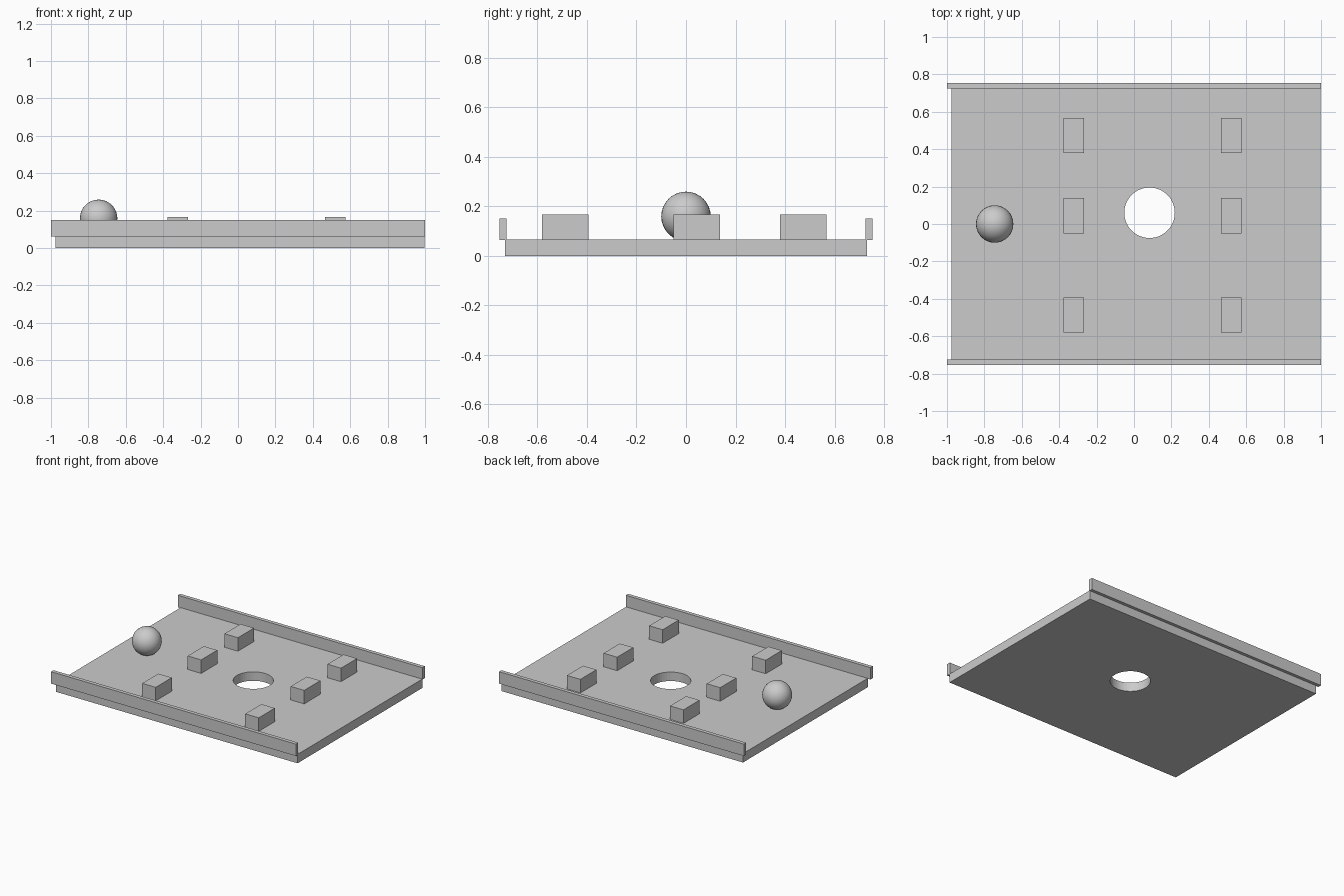
import bpy
import bmesh
from math import radians

if "Cube" in bpy.data.objects:
    bpy.data.objects.remove(bpy.data.objects["Cube"])

grey = bpy.data.materials.new("light_grey")
grey.use_nodes = True
colour = (0.6, 0.6, 0.6, 1)
grey.diffuse_color = colour
grey.node_tree.nodes["Principled BSDF"].inputs["Base Color"].default_value = colour


def box(name, xs, ys, zs):
    """Box spanning the given (low, high) ranges."""
    spans = (xs, ys, zs)
    bm = bmesh.new()
    bmesh.ops.create_cube(bm, size=1)
    for v in bm.verts:
        v.co = [(lo + hi) / 2 + c * (hi - lo) for c, (lo, hi) in zip(v.co, spans)]
    mesh = bpy.data.meshes.new(name)
    bm.to_mesh(mesh)
    bm.free()
    mesh.materials.append(grey)
    obj = bpy.data.objects.new(name, mesh)
    bpy.context.collection.objects.link(obj)
    return obj


# Base slab
TOP = 0.066
base = box("base_board", (-0.977, 0.998), (-0.73, 0.73), (0, TOP))

# Round hole through the slab
bpy.ops.mesh.primitive_cylinder_add(vertices=48, radius=0.135, depth=0.4,
                                    location=(0.083, 0.06, 0))
cutter = bpy.context.object
cutter.name = "hole_cutter"
cutter.data.materials.append(grey)
cut = base.modifiers.new("hole", "BOOLEAN")
cut.object = cutter
cut.solver = "EXACT"
bpy.context.view_layer.objects.active = base
bpy.ops.object.modifier_apply(modifier=cut.name)
bpy.data.objects.remove(cutter)

# Side rails
for side, name in ((-1, "front_rail"), (1, "back_rail")):
    box(name, (-1, 1), sorted((side * 0.725, side * 0.753)), (0.063, 0.151))

# Two rows of obstacle blocks
for row, x in (("right", -0.321), ("left", 0.521)):
    for place, y in (("front", -0.487), ("middle", 0.044), ("back", 0.473)):
        box(f"{row}_{place}_block", (x - 0.055, x + 0.055),
            (y - 0.094, y + 0.094), (TOP - 0.004, 0.166))

# Ball
bpy.ops.mesh.primitive_uv_sphere_add(segments=32, ring_count=16, radius=0.1,
                                     location=(-0.745, 0, 0.159))
ball = bpy.context.object
ball.name = "ball"
ball.data.materials.append(grey)
bpy.ops.object.shade_smooth_by_angle(angle=radians(30))
